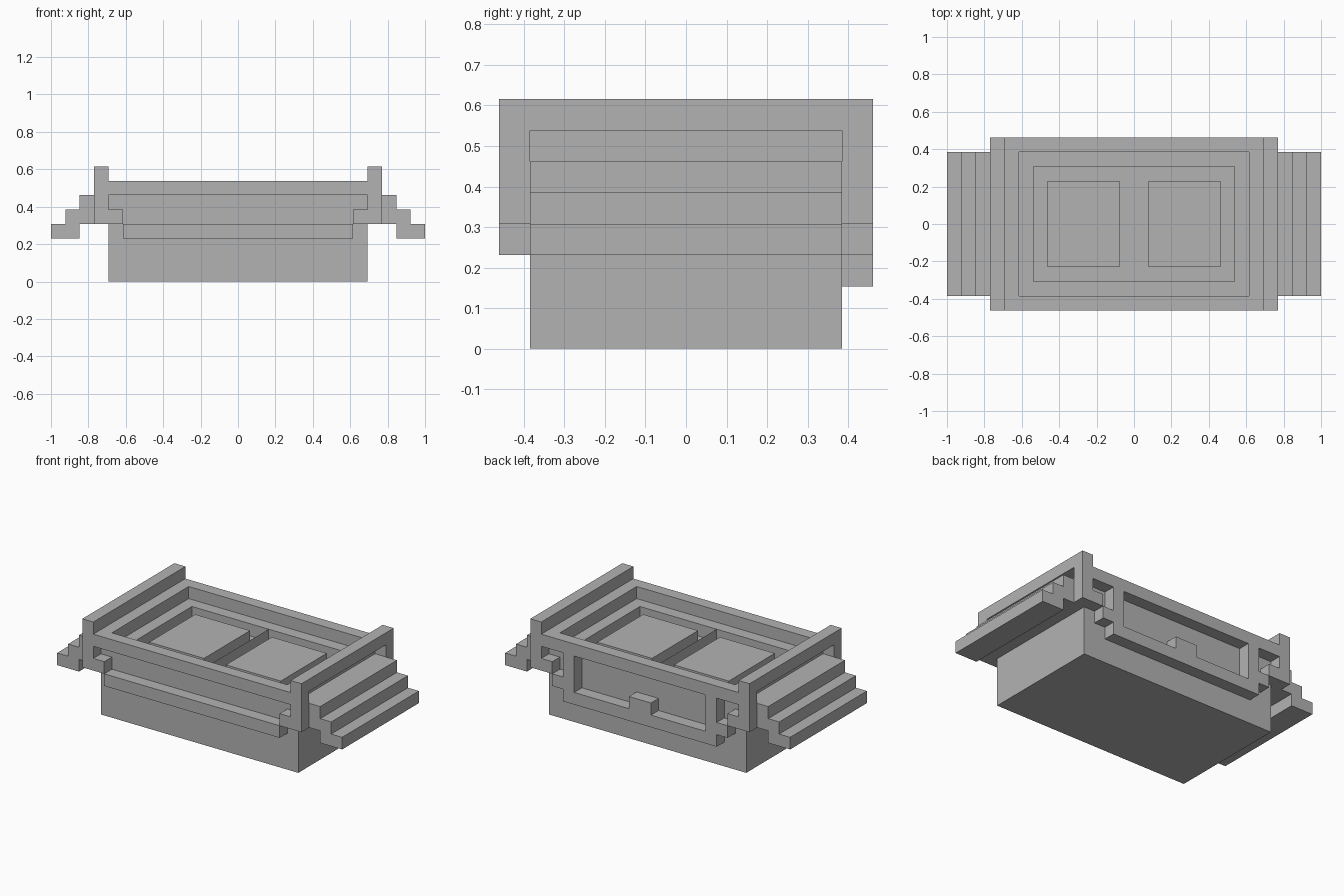
import bpy, bmesh
from mathutils import Vector

U = 1 / 13  # one block of the layout

cube = bpy.data.objects.get("Cube")
if cube:
    bpy.data.objects.remove(cube, do_unlink=True)

grey = bpy.data.materials.new("plain_grey")
grey.use_nodes = True
colour = (0.45, 0.45, 0.45, 1)
grey.diffuse_color = colour
grey.node_tree.nodes["Principled BSDF"].inputs["Base Color"].default_value = colour


def half_part(name, profile, y0, y1, detail=None):
    """Extrude a right-half x/z profile along y, then mirror it across x."""
    bm = bmesh.new()
    near = [bm.verts.new((x, y0, z)) for x, z in profile]
    far = [bm.verts.new((x, y1, z)) for x, z in profile]
    bm.faces.new(near)
    bm.faces.new(far[::-1])
    n = len(profile)
    for i in range(n):
        j = (i + 1) % n
        if profile[i][0] == 0 and profile[j][0] == 0:
            continue  # leave the mirror seam open
        bm.faces.new((near[j], near[i], far[i], far[j]))
    bmesh.ops.recalc_face_normals(bm, faces=bm.faces)
    if detail:
        detail(bm)
    bmesh.ops.scale(bm, vec=(U, U, U), verts=bm.verts)
    mesh = bpy.data.meshes.new(name)
    bm.to_mesh(mesh)
    bm.free()
    mesh.materials.append(grey)
    obj = bpy.data.objects.new(name, mesh)
    bpy.context.collection.objects.link(obj)
    mirror = obj.modifiers.new("Mirror", 'MIRROR')
    mirror.merge_threshold = 0.0005
    return obj


def cut_groove(bm):
    """Sink a square groove around a raised pad on the tray floor."""
    floor = next(f for f in bm.faces
                 if f.normal.z > 0.9 and abs(f.calc_center_median().z - 6) < 0.01)
    for shift in (-1, 1):
        bmesh.ops.inset_region(bm, faces=[floor], thickness=1, use_even_offset=True)
        floor = bmesh.ops.extrude_discrete_faces(bm, faces=[floor])["faces"][0]
        bmesh.ops.translate(bm, verts=floor.verts, vec=Vector((0, 0, shift)))


# Main block with end rims and two grooved pads
half_part("body", [(0, 0), (9, 0), (9, 7), (8, 7), (8, 6), (0, 6)], -5, 5, cut_groove)

# Front frame: top bar, corner posts and brackets, with a low rail
half_part("front_frame", [(0, 7), (9, 7), (9, 8), (10, 8), (10, 4), (8, 4),
                          (8, 5), (9, 5), (9, 6), (0, 6)], -6, -5)
half_part("front_rail", [(0, 3), (8, 3), (8, 4), (0, 4)], -6, -5)

# Back frame: wide window with a sill block, plus small corner openings
half_part("back_frame", [(0, 7), (9, 7), (9, 8), (10, 8), (10, 4), (8, 4),
                         (8, 5), (9, 5), (9, 6), (7, 6), (7, 4), (8, 4),
                         (8, 3), (7, 3), (7, 2), (0, 2), (0, 4), (1, 4),
                         (1, 3), (6, 3), (6, 6), (0, 6)], 5, 6)

# End bars joining the corner posts
half_part("end_bars", [(9, 7), (10, 7), (10, 8), (9, 8)], -5, 5)

# Stepped ledges on both ends
half_part("end_steps", [(9, 4), (11, 4), (11, 3), (13, 3), (13, 4), (12, 4),
                        (12, 5), (11, 5), (11, 6), (9, 6)], -5, 5)
